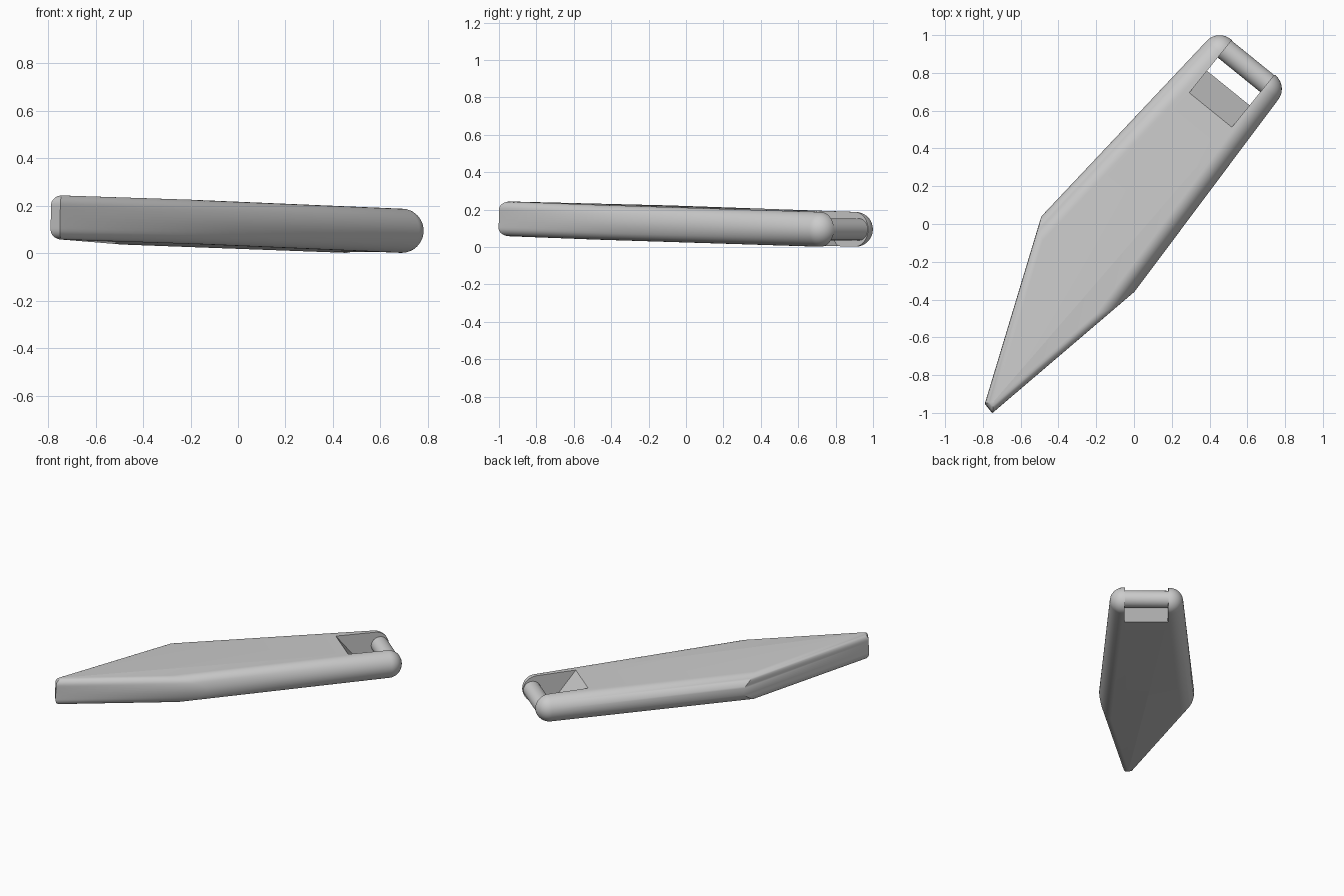
import bpy, bmesh, math
from mathutils import Vector, Matrix
from mathutils.geometry import intersect_line_line_2d as _unused  # 2D helpers live here

cube = bpy.data.objects.get("Cube")
if cube:
    bpy.data.objects.remove(cube, do_unlink=True)

HALF = 0.093        # half thickness, also radius of the long edges
TIP_ROUND = 0.042   # smaller rounding along the pointed end
SLOPE = 0.0255
# local frame: x along the tag, y across it
FRAME = (Matrix.Translation((0, 0, 0.0945 + SLOPE * 0.99))
         @ Matrix.Rotation(math.radians(51), 4, 'Z')
         @ Matrix.Rotation(SLOPE, 4, 'Y'))

grey = bpy.data.materials.new("light_grey")
grey.use_nodes = True
colour = (0.6, 0.6, 0.6, 1)
grey.diffuse_color = colour
grey.node_tree.nodes["Principled BSDF"].inputs["Base Color"].default_value = colour


def make_object(name, bm):
    bmesh.ops.remove_doubles(bm, verts=bm.verts, dist=1e-5)
    bmesh.ops.recalc_face_normals(bm, faces=bm.faces)
    bm.transform(FRAME)
    mesh = bpy.data.meshes.new(name)
    bm.to_mesh(mesh)
    bm.free()
    mesh.materials.append(grey)
    obj = bpy.data.objects.new(name, mesh)
    bpy.context.collection.objects.link(obj)
    return obj


def select_only(obj):
    bpy.ops.object.select_all(action='DESELECT')
    obj.select_set(True)
    bpy.context.view_layer.objects.active = obj


def polar(angle):
    return Vector((math.cos(math.radians(angle)), math.sin(math.radians(angle))))


def side(a, b):
    """Line through a and b as (outward normal, distance), counter-clockwise."""
    n = Vector((b[1] - a[1], a[0] - b[0])).normalized()
    return n, n.dot(Vector(a))


def meet(line_a, inset_a, line_b, inset_b):
    (n, p), (m, q) = line_a, line_b
    p, q = p - inset_a, q - inset_b
    det = n.x * m.y - n.y * m.x
    return Vector(((p * m.y - q * n.y) / det, (n.x * q - m.x * p) / det))


# Outline: rounded back corners, two long sides, pointed front
right_centre, left_centre = Vector((0.99, -0.086)), Vector((0.99, 0.218))
RIGHT_DIR, LEFT_DIR = -87.8, 85.7
wide_left, wide_right = (-0.278, 0.406), (-0.28, -0.227)
tip_left, tip_right = (-1.236, 0.015), (-1.25, -0.047)
long_left = (polar(LEFT_DIR), polar(LEFT_DIR).dot(left_centre) + HALF)
long_right = (polar(RIGHT_DIR), polar(RIGHT_DIR).dot(right_centre) + HALF)
slant_left = side(wide_left, tip_left)
blunt_tip = side(tip_left, tip_right)
slant_right = side(tip_right, wide_right)
ARC = 12


def outline(d, e):
    """Outline inset by d on the long sides and e around the point."""
    pts = []
    for centre, start, end in ((right_centre, RIGHT_DIR, 0), (left_centre, 0, LEFT_DIR)):
        pts += [centre + polar(start + (end - start) * i / ARC) * (HALF - d)
                for i in range(ARC + 1)]
    pts += [meet(long_left, d, slant_left, e), meet(slant_left, e, blunt_tip, e),
            meet(blunt_tip, e, slant_right, e), meet(slant_right, e, long_right, d)]
    return pts


# Body: stacked outlines following a half-round edge
bm = bmesh.new()
rings = []
STEPS = 24
for k in range(STEPS + 1):
    t = math.pi * (k / STEPS - 0.5)
    z = HALF * math.sin(t)
    rise = min(TIP_ROUND, max(0, abs(z) - HALF + TIP_ROUND))
    e = TIP_ROUND - math.sqrt(max(0, TIP_ROUND ** 2 - rise ** 2))
    rings.append([bm.verts.new((p.x, p.y, z)) for p in outline(HALF * (1 - math.cos(t)), e)])
for low, high in zip(rings, rings[1:]):
    for i in range(len(low)):
        j = (i + 1) % len(low)
        bm.faces.new((low[i], low[j], high[j], high[i]))
bm.faces.new(rings[0][::-1])
bm.faces.new(rings[-1])
body = make_object("tag_body", bm)

# Slot with a sloping front wall, open at the back end
bm = bmesh.new()
z = 0.12
run = (0.876 - 0.722) / (2 * HALF)
mid = (0.876 + 0.722) / 2
profile = [(mid + run * z, -z), (1.2, -z), (1.2, z), (mid - run * z, z)]
face = bm.faces.new([bm.verts.new((x, -0.08, h)) for x, h in profile])
new = bmesh.ops.extrude_face_region(bm, geom=[face])["geom"]
bmesh.ops.translate(bm, vec=(0, 0.29, 0), verts=[v for v in new if isinstance(v, bmesh.types.BMVert)])
cutter = make_object("slot_cutter", bm)
cutter.hide_render = True

select_only(body)
cut = body.modifiers.new("slot", 'BOOLEAN')
cut.operation = 'DIFFERENCE'
cut.solver = 'EXACT'
cut.object = cutter
bpy.ops.object.modifier_apply(modifier=cut.name)
bpy.data.objects.remove(cutter, do_unlink=True)

# Crossbar between the two arms
bm = bmesh.new()
bmesh.ops.create_cone(bm, cap_ends=True, segments=40, radius1=0.058, radius2=0.058, depth=0.3,
                      matrix=Matrix.Translation((1.022, 0.065, 0)) @ Matrix.Rotation(math.pi / 2, 4, 'X'))
bar = make_object("crossbar", bm)

for obj in (body, bar):
    select_only(obj)
    bpy.ops.object.shade_smooth_by_angle(angle=math.radians(30))
